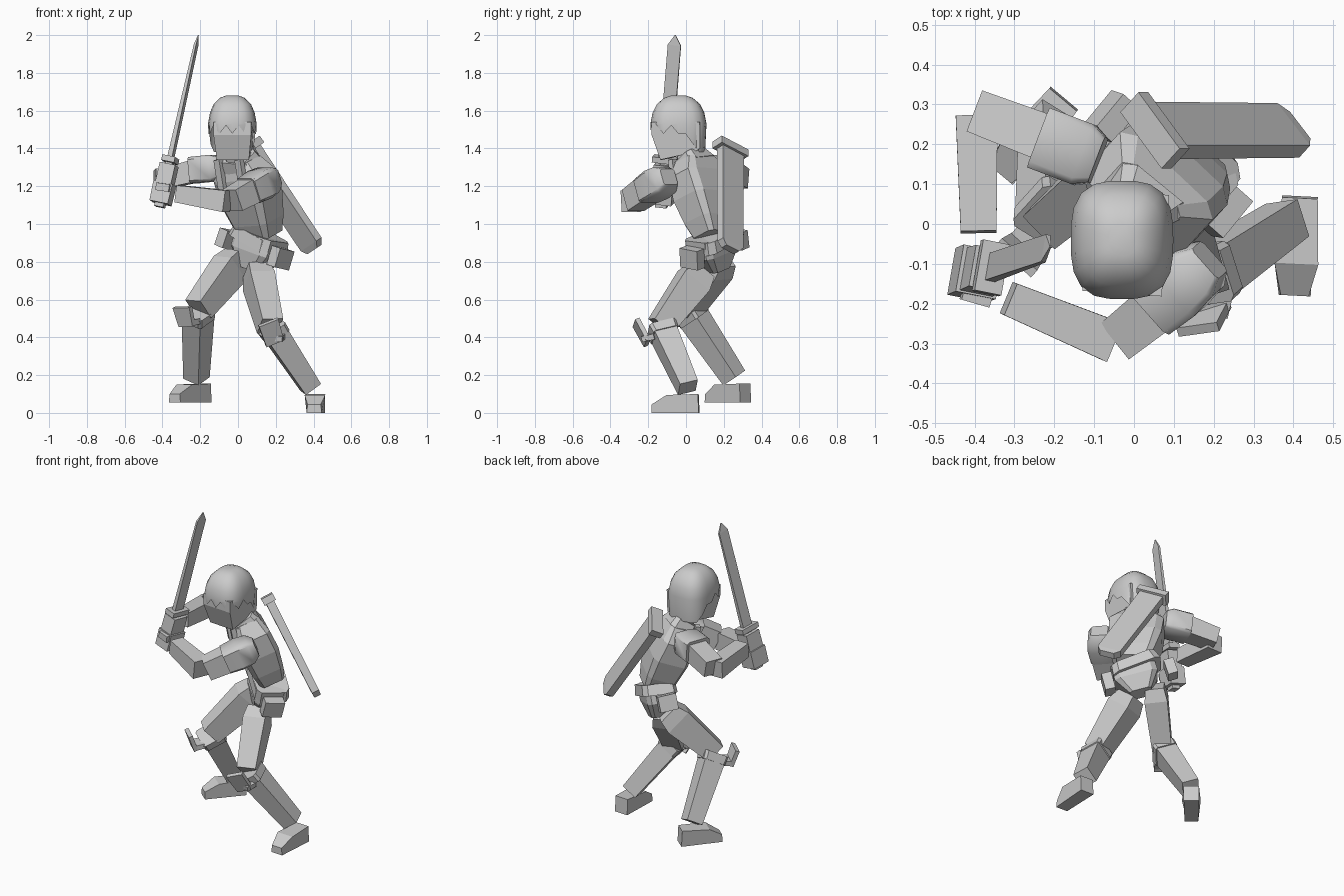
import bpy, bmesh, math
from mathutils import Vector as V

if "Cube" in bpy.data.objects:
    bpy.data.objects.remove(bpy.data.objects["Cube"])

def finish(name, bm, smooth=0):
    bmesh.ops.recalc_face_normals(bm, faces=bm.faces)
    me = bpy.data.meshes.new(name)
    bm.to_mesh(me)
    bm.free()
    ob = bpy.data.objects.new(name, me)
    bpy.context.collection.objects.link(ob)
    if smooth:
        bpy.ops.object.select_all(action='DESELECT')
        ob.select_set(True)
        bpy.context.view_layer.objects.active = ob
        bpy.ops.object.shade_smooth_by_angle(angle=math.radians(smooth))
    return ob

def skin(bm, rings, cap=True):
    for a, b in zip(rings, rings[1:]):
        for i in range(len(a)):
            j = (i + 1) % len(a)
            bm.faces.new((a[i], a[j], b[j], b[i]))
    if cap:
        bm.faces.new(rings[0])
        bm.faces.new(rings[-1])

def loft(name, p0, p1, stations, ref, chamfer=0, smooth=0):
    """Box-like sections (t, width along ref, depth) from p0 to p1."""
    p0, p1 = V(p0), V(p1)
    a = (p1 - p0).normalized()
    x = V(ref)
    x = (x - a * x.dot(a)).normalized()
    y = a.cross(x)
    k = 1 - chamfer
    if chamfer:
        sec = [(1, -k), (1, k), (k, 1), (-k, 1), (-1, k), (-1, -k), (-k, -1), (k, -1)]
    else:
        sec = [(1, -1), (1, 1), (-1, 1), (-1, -1)]
    bm = bmesh.new()
    rings = [[bm.verts.new(p0.lerp(p1, t) + x * u * w / 2 + y * v * d / 2) for u, v in sec]
             for t, w, d in stations]
    skin(bm, rings)
    return finish(name, bm, smooth)

def bar(name, p0, p1, w0, d0, w1=None, d1=None, ref=(1, 0, 0)):
    return loft(name, p0, p1, [(0, w0, d0), (1, w1 or w0, d1 or d0)], ref)

def prism(name, profile, loc, yaw):
    """Side profile of (y, z, half width), mirrored across its own middle."""
    bm = bmesh.new()
    rings = [[bm.verts.new((s * w, y, z)) for y, z, w in profile] for s in (-1, 1)]
    skin(bm, rings)
    ob = finish(name, bm)
    ob.location, ob.rotation_euler = loc, (0, 0, math.radians(yaw))
    return ob

SIDE = (.74, -.67, 0)        # body is turned to its right
HIP = (.72, -.64, -.27)

# Head: blocky face and smooth hair cap with a ragged fringe
prism("face", [(-.10, 0, .085), (-.145, .13, .1), (-.145, .2, .1), (.11, .2, .1),
               (.11, .06, .095), (.08, .04, .085)], (-.02, -.03, 1.34), -4)
bm = bmesh.new()
rings = []
N = 24
for z, r in [(1.68, .26), (1.668, .5), (1.635, .76), (1.59, .91), (1.53, .99), (0, .97)]:
    ring = []
    for i in range(N):
        t = 2 * math.pi * i / N
        s, c = math.sin(t), math.cos(t)
        f = (abs(s) ** 3 + abs(c) ** 3) ** (-1 / 3)
        zz, rr = z, r
        if not z:
            zz = 1.5 + (.022 if i % 2 else -.022)
            if c > .2:
                zz, rr = 1.49 - .11 * min(1, (c - .2) / .5), .94
        ring.append(bm.verts.new((-.03 + .13 * rr * s * f, -.04 + .15 * rr * c * f, zz)))
    rings.append(ring)
skin(bm, rings, False)
bm.faces.new(rings[0])
finish("hair", bm, 50)

# Torso, neck, collar and straps
loft("torso", (.13, .145, .94), (.01, .05, 1.34),
     [(0, .19, .15), (.2, .25, .19), (.5, .31, .22), (.8, .32, .2), (1, .2, .14)], SIDE, .25)
loft("neck", (.02, .04, 1.28), (-.02, 0, 1.42), [(0, .12, .12), (1, .1, .1)], SIDE, .35)
loft("collar", (.02, .05, 1.31), (.0, .02, 1.36), [(0, .21, .17), (1, .16, .14)], SIDE, .3)
for name, o in (("strap_left", .075), ("strap_right", -.075)):
    s = V(SIDE) * o
    bar(name, s + V((-.05, -.02, 1.34)), s + V((-.025, -.005, 1.18)), .04, .03, ref=SIDE)

# Pelvis, belt and side pouches, tilted down to the left
loft("pelvis", (.125, .13, .94), (.075, .15, .76), [(0, .26, .18), (.5, .26, .18), (1, .13, .13)], HIP, .25)
loft("belt", (.125, .14, .95), (.105, .155, .89), [(0, .27, .2), (1, .3, .21)], HIP, .25)
bar("pouch_right", (-.04, .265, .965), (-.07, .275, .875), .06, .11, ref=HIP)
bar("pouch_left", (.24, .03, .87), (.21, .035, .77), .06, .12, ref=HIP)

# Left arm across the chest
loft("left_sleeve", (.19, -.09, 1.25), (.055, -.21, 1.175),
     [(0, .09, .1), (.2, .14, .145), (.55, .155, .16), (1, .14, .145)], (0, 0, 1), .22, 45)
bar("left_upper_arm", (.12, -.16, 1.21), (-.03, -.28, 1.125), .135, .13, .12, .115, (0, 0, 1))
bar("left_forearm", (-.055, -.295, 1.12), (-.315, -.187, 1.16), .115, .105, .09, .085, (0, 0, 1))

# Right arm raised behind
loft("right_sleeve", (-.09, .16, 1.30), (-.235, .215, 1.285),
     [(0, .11, .12), (.25, .14, .16), (1, .14, .16)], (0, 0, 1), .2, 45)
bar("right_upper_arm", (-.18, .2, 1.29), (-.39, .28, 1.24), .12, .12, .105, .11, (0, 0, 1))
bar("right_forearm", (-.395, .27, 1.23), (-.39, -.02, 1.25), .105, .105, .09, .09)

# Sword with hands on the grip
def along(z):
    return V((-.415, -.13, 1.09)).lerp(V((-.21, -.057, 2.0)), (z - 1.09) / .91)
EDGE = (.2, 1, 0)
loft("blade", along(1.34), along(2.0), [(0, .07, .026), (.92, .07, .012), (1, .004, .004)], EDGE)
bar("grip", along(1.09), along(1.35), .045, .035, ref=EDGE)
bar("pommel", along(1.09), along(1.115), .06, .05, ref=EDGE)
bar("guard", along(1.325), along(1.355), .13, .07, ref=EDGE)
bar("right_hand", along(1.215), along(1.315), .11, .085, .105, .085, EDGE)
bar("left_hand", along(1.11), along(1.215), .12, .1, .12, .105, EDGE)
bar("left_thumb", (-.43, -.17, 1.2), (-.36, -.19, 1.19), .04, .04, ref=(0, 0, 1))

# Scabbard lying flat on the back
loft("scabbard", (.05, .235, 1.4), (.405, .235, .865),
     [(0, .15, .05), (.95, .145, .045), (1, .09, .04)], SIDE)
bar("scabbard_collar", (.04, .235, 1.415), (.065, .235, 1.38), .19, .075, ref=SIDE)

# Legs with knee bands and guards: hip, knee, ankle
RF, LF = (.74, -.67, 0), (.95, .3, 0)
for side, hip, knee, ankle, ref in (
        ("right", (0, .19, .82), (-.21, .01, .55), (-.22, .255, .185), RF),
        ("left", (.095, .085, .76), (.17, -.135, .46), (.385, .01, .135), LF)):
    hip, knee, ankle = V(hip), V(knee), V(ankle)
    loft(side + "_thigh", hip, knee, [(0, .11, .13), (.2, .135, .17), (1, .115, .125)], ref)
    bar(side + "_shin", knee.lerp(ankle, .03), ankle, .125, .13, .1, .1, ref)
    loft(side + "_knee_band", knee.lerp(ankle, .03), knee.lerp(ankle, .15),
         [(0, .14, .15), (1, .135, .14)], ref, .2)
bar("right_knee_guard", (-.295, -.085, .56), (-.27, -.06, .46), .12, .025, .1, .025, RF)
bar("right_guard_link", (-.28, -.07, .475), (-.24, -.02, .485), .1, .03, ref=RF)
bar("left_knee_guard", (.16, -.265, .48), (.195, -.205, .37), .11, .025, .1, .025, LF)
bar("left_guard_link", (.185, -.225, .395), (.2, -.16, .41), .1, .03, ref=LF)

# Feet
shoe = [(.125, 0, .045), (.12, .1, .045), (-.045, .095, .055), (-.125, .045, .035), (-.125, 0, .04)]
prism("right_foot", shoe, (-.255, .22, .055), -40)
prism("left_foot", shoe, (.41, -.055, 0), -3)
